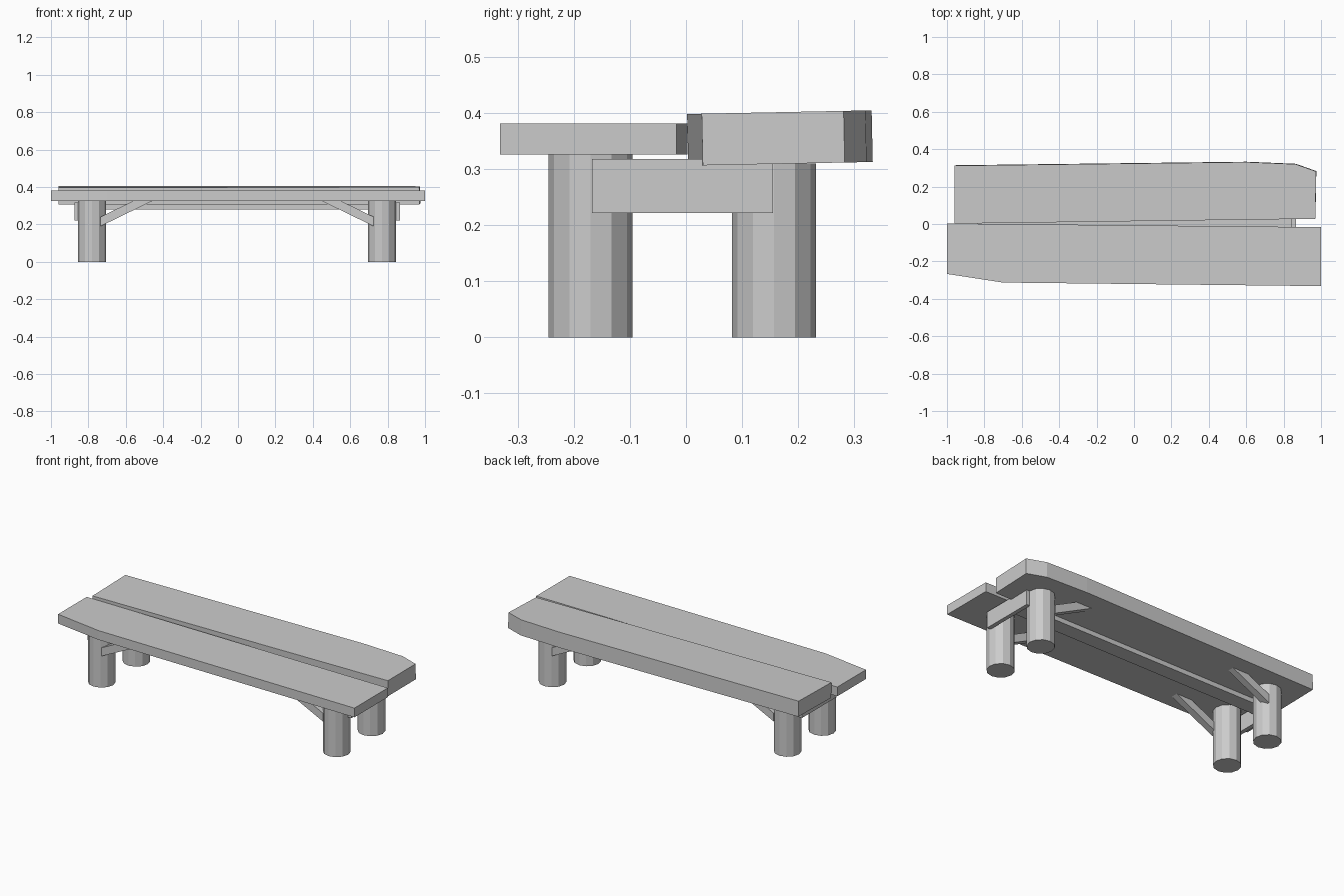
import bpy
import bmesh
from mathutils import Matrix, Vector

cube = bpy.data.objects.get("Cube")
if cube:
    bpy.data.objects.remove(cube, do_unlink=True)

grey = bpy.data.materials.new("plain_grey")
grey.use_nodes = True
colour = (0.6, 0.6, 0.6, 1)
grey.diffuse_color = colour
grey.node_tree.nodes["Principled BSDF"].inputs["Base Color"].default_value = colour


def finish(name, bm):
    bmesh.ops.recalc_face_normals(bm, faces=bm.faces)
    mesh = bpy.data.meshes.new(name)
    bm.to_mesh(mesh)
    bm.free()
    mesh.materials.append(grey)
    obj = bpy.data.objects.new(name, mesh)
    bpy.context.collection.objects.link(obj)
    return obj


def prism(name, points, offset):
    """Extrude a flat outline along an offset."""
    bm = bmesh.new()
    face = bm.faces.new([bm.verts.new(p) for p in points])
    moved = bmesh.ops.extrude_face_region(bm, geom=[face])["geom"]
    verts = [g for g in moved if isinstance(g, bmesh.types.BMVert)]
    bmesh.ops.translate(bm, verts=verts, vec=Vector(offset))
    return finish(name, bm)


def box(name, x, y, z):
    outline = [(x[0], y[0]), (x[1], y[0]), (x[1], y[1]), (x[0], y[1])]
    return prism(name, [(a, b, z[0]) for a, b in outline], (0, 0, z[1] - z[0]))


def leg(name, x, y, height):
    bm = bmesh.new()
    bmesh.ops.create_cone(bm, cap_ends=True, segments=12, radius1=0.075,
                          radius2=0.075, depth=height,
                          matrix=Matrix.Translation((x, y, height / 2)))
    finish(name, bm)


# Seat planks with roughly trimmed corners; the rear one is thicker and tilted
front_outline = [(-1, 0.003), (-1, -0.267), (-0.7, -0.313), (1, -0.332), (1, -0.017)]
prism("front_plank", [(x, y, 0.326) for x, y in front_outline], (0, 0, 0.055))

back_outline = [(-0.96, 0.004), (0.97, 0.03), (0.975, 0.283), (0.865, 0.322),
                (0.6, 0.333), (-0.96, 0.314)]
prism("back_plank", [(x, y, 0.306 + 0.02 * y) for x, y in back_outline],
      (-0.001, -0.002, 0.092))

# Legs, diagonal braces and end rails, mirrored about the frame centre
centre = -0.005
for side, s in (("right", -1), ("left", 1)):
    for row, leg_y, top, brace_y in (("front", -0.17, 0.327, -0.235),
                                     ("back", 0.157, 0.31, 0.185)):
        leg(f"{row}_{side}_leg", centre + s * 0.775, leg_y, top)
        rise = top - 0.19
        profile = [(0.73, 0.19), (0.73, 0.24),
                   (0.73 - (rise - 0.05) * 2.05, top), (0.73 - rise * 2.05, top)]
        prism(f"{row}_{side}_brace",
              [(centre + s * x, brace_y, z) for x, z in profile], (0, 0.04, 0))
    inner, outer = centre + s * 0.846, centre + s * 0.87
    box(f"{side}_end_rail", (inner, outer), (-0.168, 0.155), (0.222, 0.318))

# Long batten below the gap between the planks
box("long_batten", (-0.85, 0.841), (-0.04, 0.05), (0.28, 0.309))
